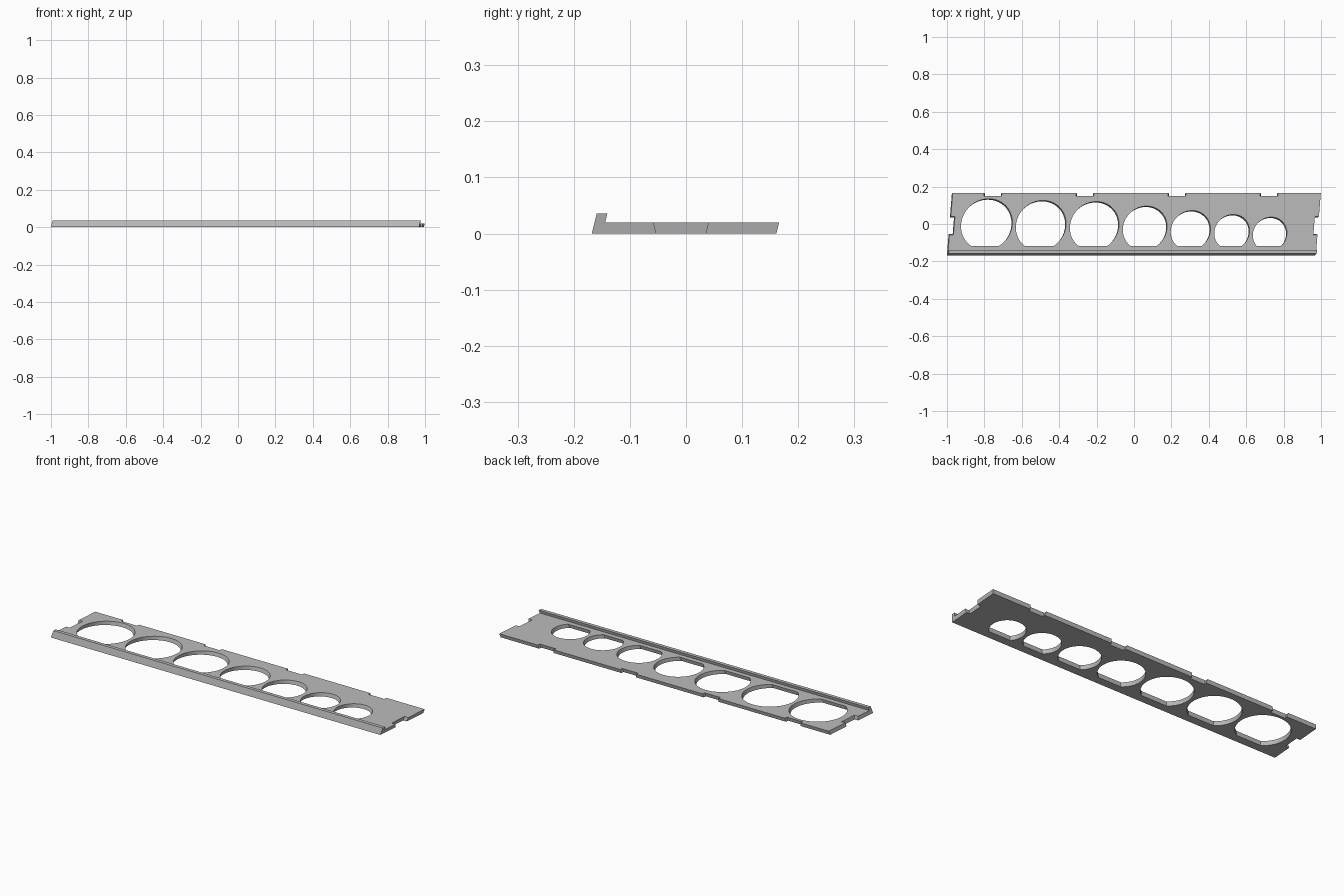
import bpy
import bmesh
import math
from mathutils import Matrix

cube = bpy.data.objects.get("Cube")
if cube:
    bpy.data.objects.remove(cube, do_unlink=True)

THICK = 0.02
LIP = 0.036
LEFT, RIGHT = -0.987, 0.981
FRONT, BACK = -0.168, 0.161
# The whole strip leans: x follows y and z, y follows z
LEAN = Matrix(((1, 0.08, 0.25, 0), (0, 1, 0.25, 0), (0, 0, 1, 0), (0, 0, 0, 1)))

grey = bpy.data.materials.new("plain grey")
grey.use_nodes = True
grey.diffuse_color = (0.5, 0.5, 0.5, 1)
grey.node_tree.nodes["Principled BSDF"].inputs["Base Color"].default_value = (0.5, 0.5, 0.5, 1)


def prism(bm, lower, upper):
    """Close a solid between two matching outlines."""
    a = [bm.verts.new(p) for p in lower]
    b = [bm.verts.new(p) for p in upper]
    n = len(a)
    bm.faces.new(a)
    bm.faces.new(b)
    for i in range(n):
        bm.faces.new((a[i], a[(i + 1) % n], b[(i + 1) % n], b[i]))


def finish(bm, name):
    bmesh.ops.recalc_face_normals(bm, faces=bm.faces)
    mesh = bpy.data.meshes.new(name)
    bm.to_mesh(mesh)
    bm.free()
    mesh.transform(LEAN)
    mesh.materials.append(grey)
    obj = bpy.data.objects.new(name, mesh)
    bpy.context.collection.objects.link(obj)
    return obj


# Plate with a raised lip along the front edge
profile = [(FRONT, 0), (BACK, 0), (BACK, THICK), (-0.149, THICK), (-0.149, LIP), (FRONT, LIP)]
bm = bmesh.new()
prism(bm, [(LEFT, y, z) for y, z in profile], [(RIGHT, y, z) for y, z in profile])
plate = finish(bm, "gauge_plate")

# Cutters: round holes with a flat front side
bm = bmesh.new()
LOW, HIGH = -0.01, 0.03
FLAT = -0.123
holes = [(-0.787, -0.002, 0.137), (-0.497, -0.008, 0.134), (-0.211, -0.011, 0.131),
         (0.059, -0.022, 0.118), (0.303, -0.034, 0.106), (0.524, -0.043, 0.094),
         (0.727, -0.054, 0.091)]
for hx, hy, r in holes:
    cx, cy = hx - 0.08 * hy - 0.005, hy - 0.005
    start = math.asin(max(-1, (FLAT - cy) / r))
    sweep = math.pi - 2 * start
    steps = 56
    ring = [(cx + r * math.cos(start + sweep * i / steps),
             cy + r * math.sin(start + sweep * i / steps)) for i in range(steps + 1)]
    prism(bm, [(x, y, LOW) for x, y in ring], [(x, y, HIGH) for x, y in ring])


def notch(bm, lo, hi, inner, outer, along_x):
    """Edge notch that widens upwards on its low side."""
    rings = []
    for z in (LOW, HIGH):
        s = lo - 0.5 * z
        ring = [(s, inner), (hi, inner), (hi, outer), (s, outer)]
        rings.append([(u, v, z) if along_x else (v, u, z) for u, v in ring])
    prism(bm, *rings)


# Cutters: four notches at the back, one at each end
for i in range(4):
    x = -0.81 + 0.492 * i
    notch(bm, x, x + 0.086, 0.145, BACK + 0.1, True)
for inner, outer in ((LEFT + 0.022, LEFT - 0.1), (RIGHT - 0.022, RIGHT + 0.1)):
    notch(bm, -0.053, 0.035, inner, outer, False)
cutter = finish(bm, "hole_cutter")
cutter.hide_render = True

# Cut the plate and keep the finished mesh
cut = plate.modifiers.new("cut", 'BOOLEAN')
cut.object = cutter
cut.operation = 'DIFFERENCE'
cut.solver = 'EXACT'
graph = bpy.context.evaluated_depsgraph_get()
result = bpy.data.meshes.new_from_object(plate.evaluated_get(graph))
plate.modifiers.clear()
plate.data = result
bpy.data.objects.remove(cutter, do_unlink=True)

# Smooth hole walls, crisp edges
bpy.ops.object.select_all(action='DESELECT')
plate.select_set(True)
bpy.context.view_layer.objects.active = plate
bpy.ops.object.shade_smooth_by_angle(angle=math.radians(30))
